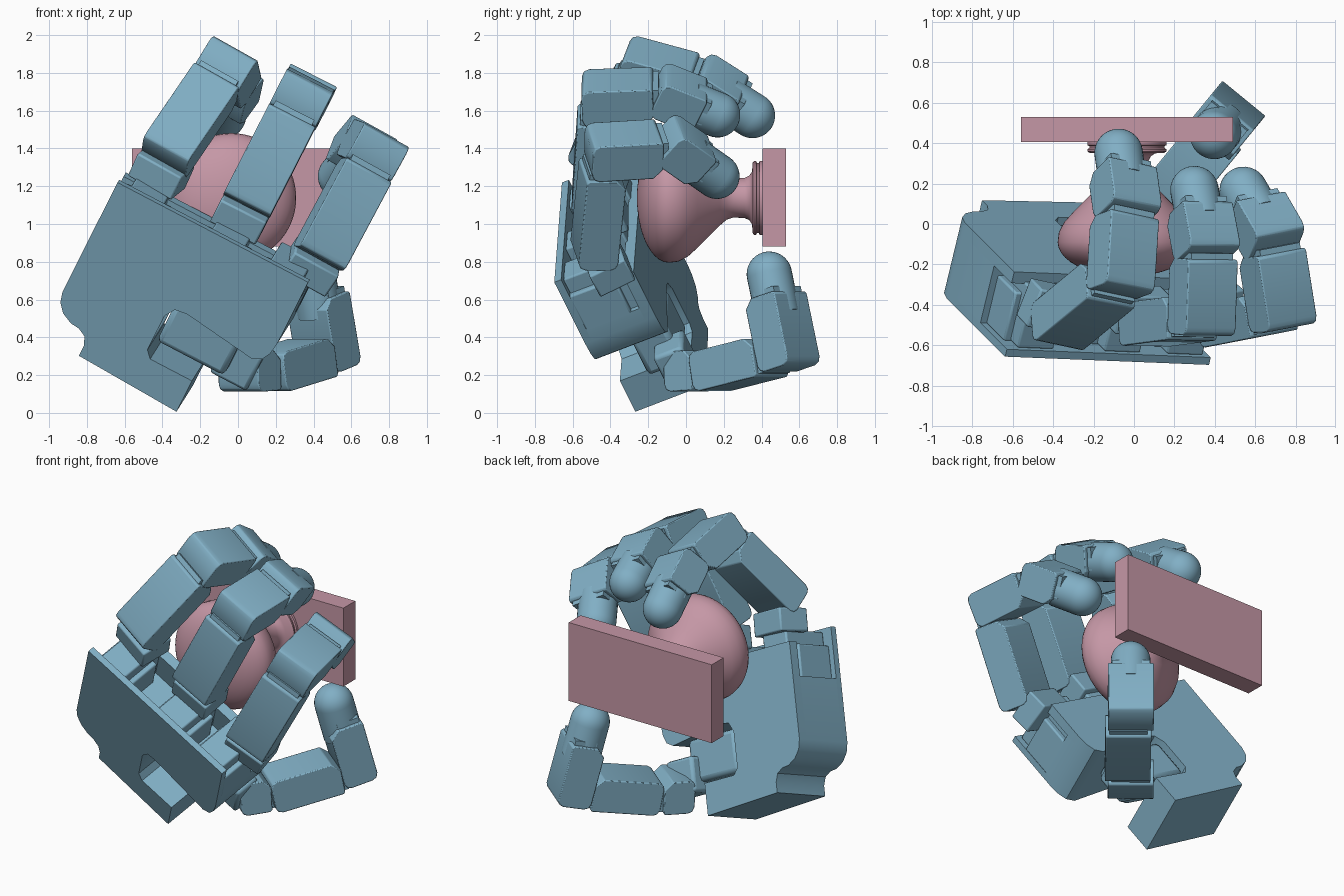
import bpy, bmesh
from math import sin, cos, radians, pi
from mathutils import Vector as V

if "Cube" in bpy.data.objects:
    bpy.data.objects.remove(bpy.data.objects["Cube"])


def material(name, rgb):
    m = bpy.data.materials.new(name)
    m.diffuse_color = (*rgb, 1)
    m.use_nodes = True
    m.node_tree.nodes["Principled BSDF"].inputs["Base Color"].default_value = m.diffuse_color
    return m


BLUE = material("hand_blue", (0.22, 0.43, 0.56))
PINK = material("knob_pink", (0.56, 0.31, 0.38))


def finish(name, bm, mat, bevel=0.0):
    bmesh.ops.remove_doubles(bm, verts=bm.verts, dist=1e-5)
    bmesh.ops.recalc_face_normals(bm, faces=bm.faces)
    me = bpy.data.meshes.new(name)
    bm.to_mesh(me)
    bm.free()
    ob = bpy.data.objects.new(name, me)
    bpy.context.collection.objects.link(ob)
    me.materials.append(mat)
    if bevel:
        mod = ob.modifiers.new("bevel", 'BEVEL')
        mod.width, mod.segments, mod.limit_method = bevel, 2, 'ANGLE'
        mod.angle_limit = radians(40)
    bpy.context.view_layer.objects.active = ob
    ob.select_set(True)
    bpy.ops.object.shade_smooth_by_angle(angle=radians(35))
    ob.select_set(False)
    return ob


def prism(name, outline, lo, hi, org, ax, ay, az, mat=BLUE, bevel=0.0):
    """Outline in the (ax, ay) plane, extruded from lo to hi along az."""
    bm = bmesh.new()
    rings = [[bm.verts.new(org + ax * x + ay * y + az * z) for x, y in outline]
             for z in (lo, hi)]
    bm.faces.new(rings[0])
    bm.faces.new(rings[1])
    n = len(outline)
    for i in range(n):
        j = (i + 1) % n
        bm.faces.new((rings[0][i], rings[0][j], rings[1][j], rings[1][i]))
    return finish(name, bm, mat, bevel)


def rect(x0, x1, y0, y1):
    return [(x0, y0), (x1, y0), (x1, y1), (x0, y1)]


def lathe(name, profile, org, axis, mat=BLUE, n=40):
    """Profile of (distance along axis, radius)."""
    axis = axis.normalized()
    a = axis.orthogonal().normalized()
    b = axis.cross(a)
    bm = bmesh.new()
    rings = [[bm.verts.new(org + axis * t + (a * cos(2 * pi * k / n) + b * sin(2 * pi * k / n)) * r)
              for k in range(n)] for t, r in profile]
    for p, q in zip(rings, rings[1:]):
        for k in range(n):
            j = (k + 1) % n
            bm.faces.new((p[k], p[j], q[j], q[k]))
    return finish(name, bm, mat)


# Wall plate and door knob
X, Y, Z = V((1, 0, 0)), V((0, 1, 0)), V((0, 0, 1))
prism("wall_plate", rect(-0.56, 0.49, 0.88, 1.40), 0.405, 0.53, V((0, 0, 0)), X, Z, Y, PINK)
ball = [(-0.09 - 0.17 * cos(radians(t)), 0.343 * sin(radians(t))) for t in range(0, 91, 9)]
neck = [(-0.04, 0.337), (0.01, 0.31), (0.06, 0.265), (0.12, 0.205), (0.18, 0.145), (0.215, 0.115),
        (0.25, 0.104), (0.31, 0.106), (0.335, 0.118), (0.35, 0.14), (0.352, 0.185), (0.36, 0.196),
        (0.37, 0.196), (0.376, 0.186), (0.386, 0.186), (0.39, 0.196), (0.41, 0.196), (0.41, 0)]
lathe("door_knob", ball + neck, V((-0.035, 0, 1.138)), Y, PINK, 64)

# Palm frame: U to the fingers, W across, N out of the palm
U = V((0.41, -0.41, 0.815)).normalized()
W = V((0.88, -0.03, -0.475))
W = (W - U * W.dot(U)).normalized()
N = U.cross(W)
O = V((-0.055, -0.412, 1.074))


def palm_outline(top):
    return [(-0.575, top), (0.565, top), (0.565, -0.42), (0.555, -0.49), (0.53, -0.54), (0.48, -0.565),
            (0.07, -0.51), (0.0, -0.52), (-0.035, -0.58), (-0.035, -0.80), (0.0, -0.84),
            (0.25, -0.84), (0.25, -1.04), (-0.345, -1.015), (-0.345, -0.95), (-0.365, -0.90),
            (-0.41, -0.875), (-0.46, -0.87), (-0.52, -0.84), (-0.56, -0.79), (-0.575, -0.73)]


def palm_box(name, a, h, d, bevel=0.0):
    prism(name, rect(*a, *h), *d, O, W, U, N, BLUE, bevel)


prism("palm_back", palm_outline(-0.02), -0.30, -0.26, O, W, U, N)
prism("palm_core", palm_outline(-0.34), -0.26, 0.05, O, W, U, N)
prism("palm_front", palm_outline(-0.13), 0.05, 0.111, O, W, U, N)


# Outer side of each link is -inner; rounded ends at the hinges
def link(name, org, d, inner, w, lo, hi, half=0.1375):
    i, o, r = 0.098, -0.115, 0.04
    shape = [(lo, o + r), (lo + r * 0.3, o + r * 0.3), (lo + r, o), (hi - 0.012, o), (hi, o + 0.012),
             (hi, i - 0.05), (hi - 0.05, i), (lo + r, i), (lo + r * 0.3, i - r * 0.3), (lo, i - r)]
    prism(name, shape, -half, half, org, d, inner, w, BLUE, 0.006)
    # narrow lip reaching over the next hinge
    prism(name + "_lip", rect(hi - 0.02, hi + 0.03, o + 0.015, 0.04), -0.115, 0.115, org, d, inner, w)


def hinge(name, org, w):
    lathe(name, [(-0.12, 0), (-0.12, 0.092), (0.12, 0.092), (0.12, 0)], org, w, BLUE, 24)


def fingertip(name, org, d, start, centre):
    dome = [(centre + 0.12 * sin(radians(t)), 0.12 * cos(radians(t))) for t in range(0, 91, 9)]
    lathe(name, [(start, 0), (start, 0.12)] + dome, org, d, BLUE, 32)


# Fingers: offset across, offset up, outward tilt, swing, angles of the links, tip length
FINGERS = [("left_finger", -0.405, 0.02, -2, 8.5, (50, 126, 146), 0.27),
           ("middle_finger", 0.08, 0.01, 0, -1.5, (27.6, 111.5, 138), 0.26),
           ("right_finger", 0.53, -0.065, 6, -10, (30, 116, 156), 0.28)]
for name, off, rise, tilt, swing, bends, tip in FINGERS:
    t, s = radians(tilt), radians(swing)
    u = U * cos(t) + W * sin(t)
    w0 = W * cos(t) - U * sin(t)
    n, w = N * cos(s) + w0 * sin(s), w0 * cos(s) - N * sin(s)
    p = O + W * off + U * rise
    # stepped mounting block in the palm and swivel base
    m = max(min(off, 0.43), -0.43)
    palm_box(name + "_mount", (m - 0.10, m + 0.10), (-0.36, -0.04), (-0.26, 0.06), 0.01)
    palm_box(name + "_mount_step", (m - 0.135, m + 0.135), (-0.36, -0.13), (-0.265, 0.0), 0.01)
    prism(name + "_swivel", rect(-0.07, 0.075, -0.11, 0.098), -0.135, 0.135, p, u, n, w, BLUE, 0.01)
    p = p + u * 0.164
    for k, (b, length) in enumerate(zip(bends, (0.54, 0.384, tip))):
        a = radians(b)
        d, inner = u * cos(a) + n * sin(a), n * cos(a) - u * sin(a)
        hinge(f"{name}_hinge_{k}", p, w)
        link(f"{name}_link_{k}", p, d, inner, w, -0.095, length - 0.10 if k < 2 else 0.155)
        if k == 2:
            fingertip(name + "_tip", p, d, 0.10, length)
        p = p + d * length

# Thumb base passing through the palm notch
palm_box("thumb_motor", (-0.02, 0.38), (-0.82, -0.55), (-0.12, 0.09), 0.03)
palm_box("thumb_bracket", (0.30, 0.52), (-0.88, -0.66), (-0.02, 0.15), 0.02)

# Thumb links through measured joints
joints = [V(p) for p in ((0.06, 0.04, 0.23), (0.20, 0.18, 0.24), (0.465, 0.525, 0.325), (0.41, 0.43, 0.734))]
tw = V((-0.77, 0.63, 0)).normalized()
for k in range(3):
    seg = joints[k + 1] - joints[k]
    d = (seg - tw * seg.dot(tw)).normalized()
    inner = d.cross(tw)
    hinge(f"thumb_hinge_{k}", joints[k], tw)
    link(f"thumb_link_{k}", joints[k], d, inner, tw, -0.095, seg.length - (0.10 if k < 2 else 0.12))
    if k == 2:
        fingertip("thumb_tip", joints[k], d, 0.2, seg.length)
